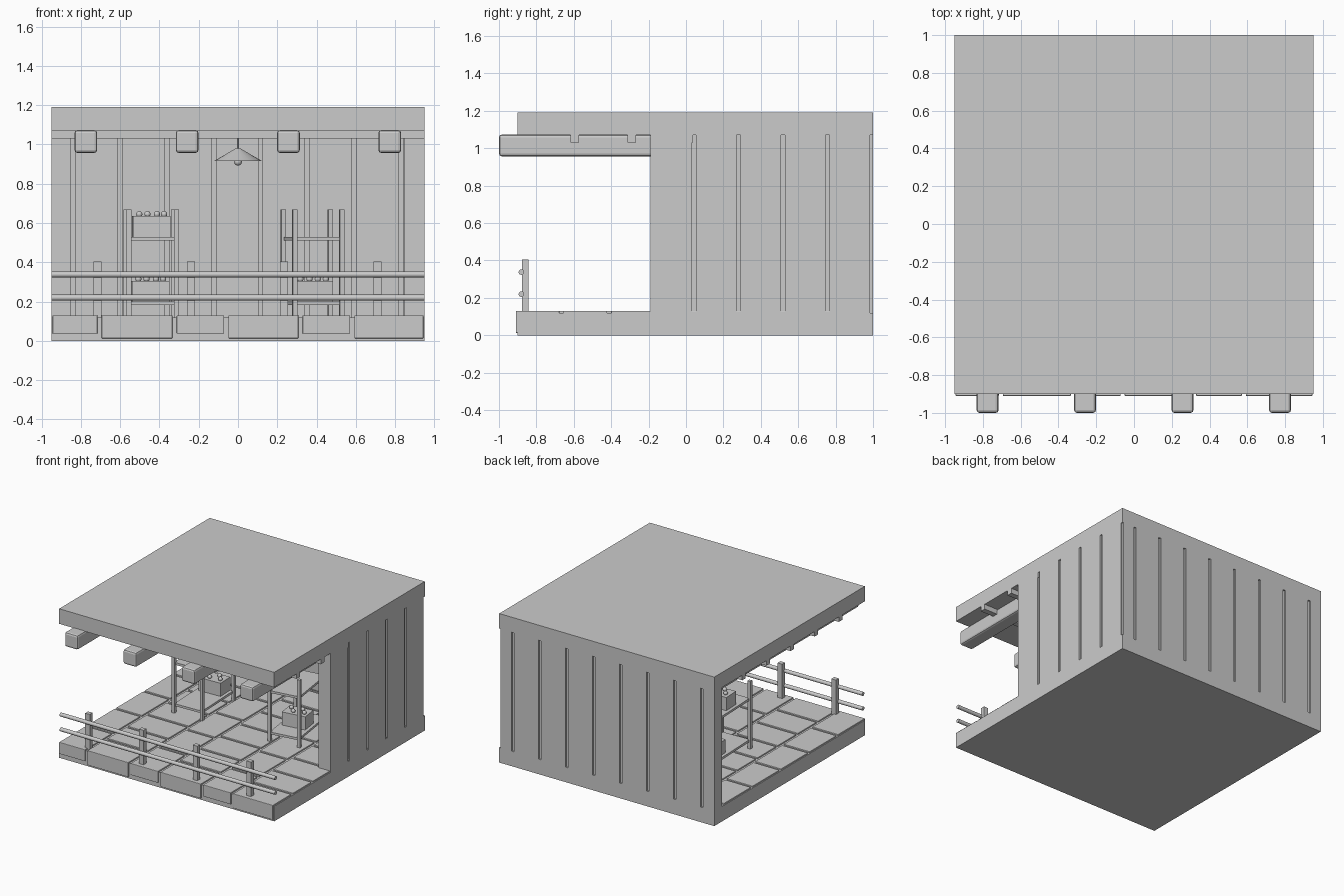
import bpy
import math
from mathutils import Matrix, Vector

old = bpy.data.objects.get("Cube")
if old:
    bpy.data.objects.remove(old, do_unlink=True)

grey = bpy.data.materials.new("plain_grey")
grey.use_nodes = True
GREY = (0.6, 0.6, 0.6, 1)
grey.diffuse_color = GREY
grey.node_tree.nodes["Principled BSDF"].inputs["Base Color"].default_value = GREY


def finish(name, place=None):
    ob = bpy.context.object
    ob.name = name
    ob.data.materials.append(grey)
    if place:
        ob.matrix_world = place @ ob.matrix_basis
    return ob


def box(name, x, y, z, bevel=0, place=None):
    """Box from three (low, high) ranges."""
    bpy.ops.mesh.primitive_cube_add(size=1)
    ob = bpy.context.object
    size = [b - a for a, b in (x, y, z)]
    mid = Vector([(a + b) / 2 for a, b in (x, y, z)])
    ob.data.transform(Matrix.Translation(mid) @ Matrix.Diagonal((*size, 1)))
    if bevel:
        mod = ob.modifiers.new("soft_edges", "BEVEL")
        mod.width = bevel
        mod.segments = 2
    return finish(name, place)


def rod(name, start, end, r1, r2, sides=16):
    a, b = Vector(start), Vector(end)
    bpy.ops.mesh.primitive_cone_add(vertices=sides, radius1=r1, radius2=r2,
                                    depth=(b - a).length, location=(a + b) / 2,
                                    rotation=(b - a).to_track_quat("Z", "Y").to_euler())
    bpy.ops.object.shade_smooth_by_angle()
    return finish(name)


def ball(name, loc, r, place=None):
    bpy.ops.mesh.primitive_uv_sphere_add(segments=12, ring_count=8, radius=r)
    bpy.context.object.data.transform(Matrix.Translation(loc))
    bpy.ops.object.shade_smooth()
    return finish(name, place)


W, FRONT, BACK = 0.95, -0.9, 1.0
FLOOR, CEIL, TOP = 0.12, 1.07, 1.19
GAP = 0.011      # half of the groove between planks
DEEP = 0.012     # groove depth

# Floor and roof slabs
box("floor_slab", (-W, W), (FRONT, BACK), (0, FLOOR))
box("roof_slab", (-W, W), (FRONT, BACK), (CEIL, TOP))

# Back wall: recessed core with planks showing on both faces
box("back_wall_core", (-W + DEEP, W - DEEP), (0.9 + DEEP, BACK - DEEP), (FLOOR, CEIL))
seams = [-W - GAP] + [-0.84 + 0.2386 * i for i in range(8)] + [W]
for a, b in zip(seams, seams[1:]):
    box("back_wall_plank", (a + GAP, b - GAP), (0.9, BACK), (FLOOR, CEIL))

# Side wall on one side only
box("side_wall_core", (0.845 + DEEP, W - DEEP), (-0.19 + DEEP, BACK - DEEP), (FLOOR, CEIL))
seams = [-0.19 - GAP] + [0.042 + 0.238 * i for i in range(5)]
for a, b in zip(seams, seams[1:]):
    box("side_wall_plank", (0.845, W), (a + GAP, b - GAP), (FLOOR, CEIL))

# Paving slabs in staggered columns; the first of each wraps the front edge
edges = [-0.955, -0.705, -0.323, -0.06, 0.318, 0.582, 0.955]
for i, (a, b) in enumerate(zip(edges, edges[1:])):
    wide = i % 2
    depth = 0.255 if wide else 0.36
    y, first = FRONT - 0.01, True
    while y < 0.88:
        end = min(y + depth, 0.9)
        low = (0.013 if wide else 0.037) if first else FLOOR - 0.01
        box("paving_slab", (a + GAP, b - GAP), (y, end - 2 * GAP), (low, 0.13), 0.003)
        y, first = end, False

# Ceiling beams and cross battens
for i in range(4):
    x = -0.775 + 0.516 * i
    box("ceiling_beam", (x - 0.058, x + 0.058), (-1, 0.91), (0.957, 1.073), 0.015)
for i in range(5):
    y = -0.595 + 0.305 * i
    box("ceiling_batten", (-W, W), (y - 0.022, y + 0.022), (1.03, CEIL + 0.01))

# Railing
for i in range(4):
    x = -0.715 + 0.475 * i
    box("railing_post", (x - 0.02, x + 0.02), (-0.878, -0.842), (FLOOR, 0.405))
for z in (0.22, 0.338):
    rod("railing_rail", (-W, -0.88, z), (W, -0.88, z), 0.015, 0.015)

# Hanging lamp
lamp_y = 0.2
rod("lamp_cord", (0, lamp_y, 0.96), (0, lamp_y, CEIL), 0.006, 0.006, 8)
rod("lamp_shade", (0, lamp_y, 0.917), (0, lamp_y, 0.98), 0.12, 0.012, 24)
ball("lamp_bulb", (0, lamp_y, 0.912), 0.02)


def rack(x, y, angle, crates):
    """Four-post rack with two shelves; crates are (y offset, shelf top)."""
    place = Matrix.Translation((x, y, 0)) @ Matrix.Rotation(math.radians(angle), 4, "Z")
    for sx in (-1, 1):
        for sy in (-1, 1):
            px, py = sx * 0.121, sy * 0.21
            box("rack_post", (px - 0.012, px + 0.012), (py - 0.012, py + 0.012),
                (FLOOR, 0.67), place=place)
    for z in (0.2, 0.53):
        box("rack_shelf", (-0.12, 0.12), (-0.21, 0.21), (z - 0.018, z), place=place)
    for cy, z in crates:
        top = z + 0.105
        box("crate", (-0.095, 0.095), (cy - 0.065, cy + 0.065), (z, top), place=place)
        for bx, by in ((-0.06, 0.02), (-0.02, -0.03), (0.03, 0.025), (0.065, -0.02)):
            ball("fruit", (bx, cy + by, top + 0.01), 0.016, place)


rack(-0.442, 0.2, 2, [(0.14, 0.2), (0.0, 0.53)])
rack(0.38, 0.21, 8, [(0.0, 0.2)])
